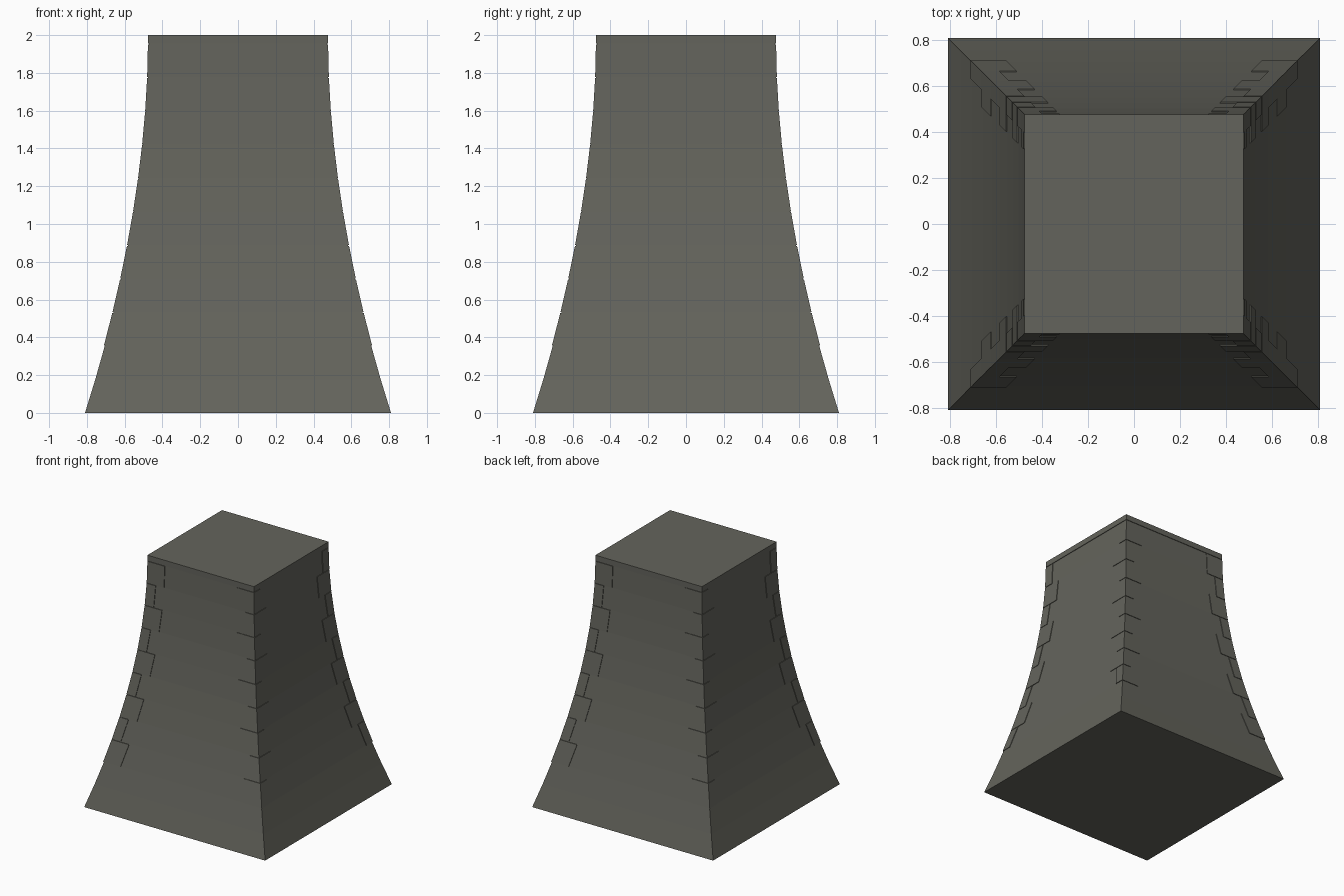
import bpy
import bmesh

cube = bpy.data.objects.get("Cube")
if cube:
    bpy.data.objects.remove(cube, do_unlink=True)

BASE, NECK, TOP = 0.81, 0.472, 1.955
COURSES = 11
STEP = TOP / COURSES
PROUD, GAP = 0.005, 0.004
LONG, SHORT = 0.155, 0.08

stone = bpy.data.materials.new("dark grey stone")
stone.use_nodes = True
colour = (0.127, 0.127, 0.107, 1)
stone.diffuse_color = colour
shader = stone.node_tree.nodes["Principled BSDF"]
shader.inputs["Base Color"].default_value = colour
shader.inputs["Roughness"].default_value = 0.9


def half_width(z):
    """Half the width of the flared tower at height z."""
    return NECK + (BASE - NECK) * max(0, 1 - z / TOP) ** 1.85


def rect(x0, x1, y0, y1, z):
    return [(x0, y0, z), (x1, y0, z), (x1, y1, z), (x0, y1, z)]


def loft(bm, loops):
    """Skin a stack of four-cornered loops and cap both ends."""
    rings = [[bm.verts.new(p) for p in loop] for loop in loops]
    bm.faces.new(rings[0])
    bm.faces.new(rings[-1])
    for a, b in zip(rings, rings[1:]):
        for i in range(4):
            j = (i + 1) % 4
            bm.faces.new((a[i], a[j], b[j], b[i]))


def finish(name, bm):
    bmesh.ops.recalc_face_normals(bm, faces=bm.faces)
    mesh = bpy.data.meshes.new(name)
    bm.to_mesh(mesh)
    bm.free()
    mesh.materials.append(stone)
    obj = bpy.data.objects.new(name, mesh)
    bpy.context.collection.objects.link(obj)
    return obj


# Flared square shaft
bm = bmesh.new()
loops = []
for i in range(COURSES + 1):
    h = half_width(i * STEP)
    loops.append(rect(-h, h, -h, h, i * STEP))
loft(bm, loops)
finish("tower_shaft", bm)

# Thin square cap
bm = bmesh.new()
h = NECK + PROUD
loft(bm, [rect(-h, h, -h, h, z) for z in (TOP, 2)])
finish("top_cap", bm)

# Corner stones, long and short arms swapping each course
for sx, side in ((-1, "right"), (1, "left")):
    for sy, end in ((-1, "front"), (1, "back")):
        bm = bmesh.new()
        for course in range(2, COURSES):
            along_x, along_y = (LONG, SHORT) if course % 2 == 0 else (SHORT, LONG)
            block = []
            for z in (course * STEP, (course + 1) * STEP - GAP):
                h = half_width(z) + PROUD
                block.append(rect(sx * (h - along_x), sx * h,
                                  sy * (h - along_y), sy * h, z))
            loft(bm, block)
        finish(f"{end}_{side}_corner_stones", bm)
